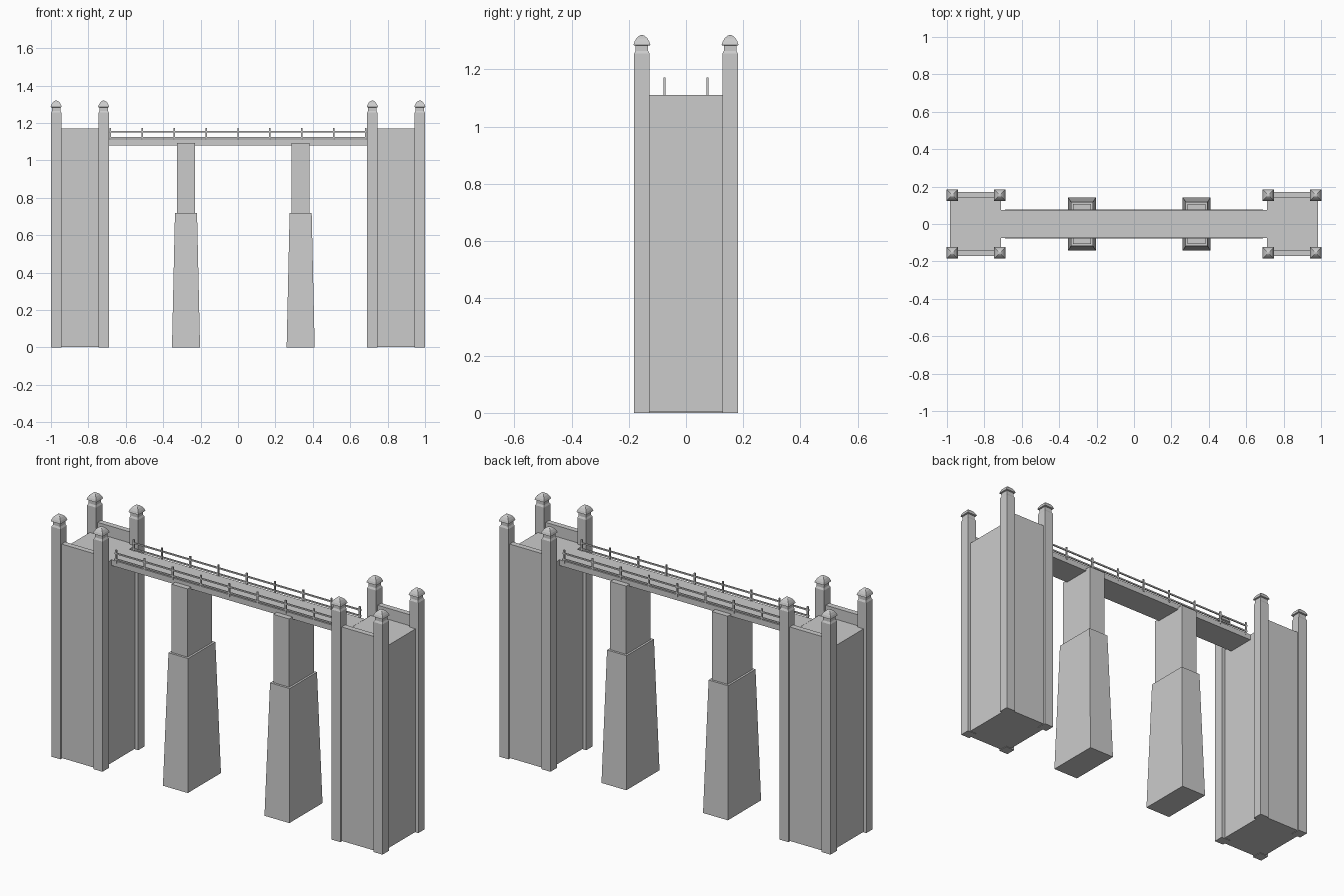
import bpy, bmesh

if "Cube" in bpy.data.objects:
    bpy.data.objects.remove(bpy.data.objects["Cube"])

stone = bpy.data.materials.new("grey stone")
stone.use_nodes = True
GREY = (0.6, 0.6, 0.6, 1)
stone.diffuse_color = GREY
stone.node_tree.nodes["Principled BSDF"].inputs["Base Color"].default_value = GREY


def stack(name, x, y, rings):
    """Closed solid of rectangular rings (half x, half y, z), bottom to top."""
    bm = bmesh.new()
    loops = [[bm.verts.new((sx * hx, sy * hy, z))
              for sx, sy in ((-1, -1), (1, -1), (1, 1), (-1, 1))]
             for hx, hy, z in rings]
    for low, high in zip(loops, loops[1:]):
        for i in range(4):
            j = (i + 1) % 4
            bm.faces.new((low[i], low[j], high[j], high[i]))
    bm.faces.new(loops[0][::-1])
    bm.faces.new(loops[-1])
    mesh = bpy.data.meshes.new(name)
    bm.to_mesh(mesh)
    bm.free()
    mesh.materials.append(stone)
    obj = bpy.data.objects.new(name, mesh)
    obj.location = (x, y, 0)
    bpy.context.collection.objects.link(obj)
    return obj


def box(name, x, y, hx, hy, z0, z1):
    return stack(name, x, y, [(hx, hy, z0), (hx, hy, z1)])


DECK_TOP = 1.11
# Corner post profile: shaft, neck, eave and domed cap (half width, height)
POST = [(0.027, 0), (0.027, 1.255), (0.022, 1.265), (0.022, 1.283),
        (0.03, 1.285), (0.026, 1.297), (0.019, 1.309), (0.01, 1.317), (0.003, 1.32)]

# End towers with parapets and four corner posts each
for side, sx in (("left", 1), ("right", -1)):
    cx = sx * 0.847
    box(side + "_tower", cx, 0, 0.136, 0.17, 0.003, DECK_TOP)
    for end, sy in (("front", -1), ("back", 1)):
        box(f"{side}_{end}_parapet", cx, sy * 0.155, 0.136, 0.015, DECK_TOP - 0.01, 1.17)
        for place, dx in (("outer", 0.125), ("inner", -0.129)):
            stack(f"{side}_{end}_{place}_post", cx + sx * dx, sy * 0.154,
                  [(w, w, z) for w, z in POST])

# Deck
box("deck", 0, 0, 0.714, 0.076, 1.08, DECK_TOP + 0.001)

# Piers: tapered base and straight shaft
for side, x in (("left", 0.335), ("right", -0.278)):
    stack(side + "_pier_base", x, 0, [(0.075, 0.143, 0), (0.059, 0.118, 0.72)])
    box(side + "_pier_shaft", x, 0, 0.048, 0.106, 0.71, 1.092)

# Railings
for end, sy in (("front", -1), ("back", 1)):
    y = sy * 0.075
    for name, z in (("lower", 1.121), ("upper", 1.153)):
        box(f"{end}_{name}_rail", 0, y, 0.69, 0.003, z - 0.004, z + 0.004)
    for i in range(-4, 5):
        box(f"{end}_railing_upright", i * 0.1705, y, 0.004, 0.0035, 1.1, 1.172)
